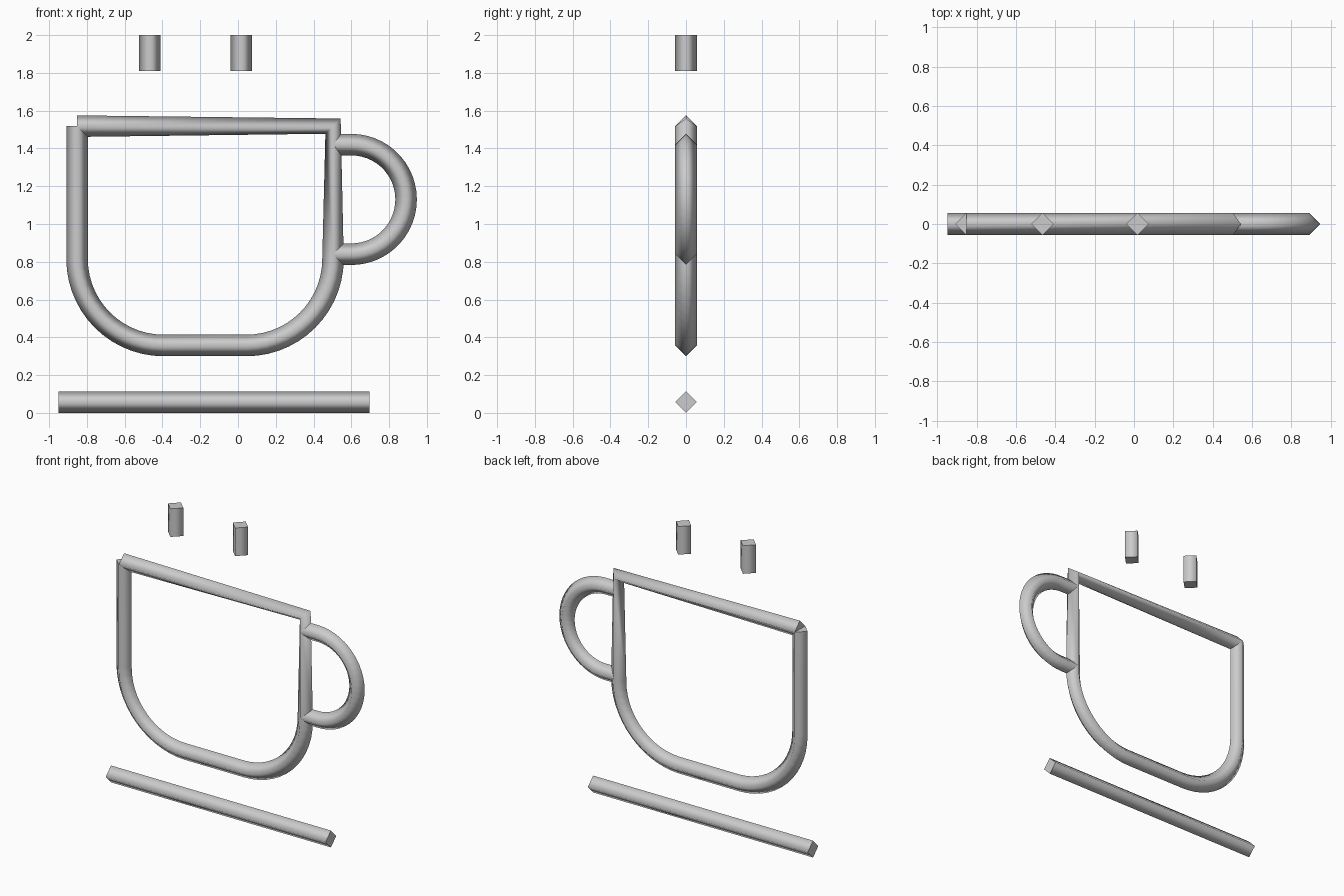
import bpy, bmesh, math
from mathutils import Vector

if "Cube" in bpy.data.objects:
    bpy.data.objects.remove(bpy.data.objects["Cube"])

R = 0.057  # half-diagonal of the diamond cross-section

grey = bpy.data.materials.new("light_grey")
grey.diffuse_color = (0.6, 0.6, 0.6, 1)
grey.use_nodes = True
grey.node_tree.nodes["Principled BSDF"].inputs["Base Color"].default_value = grey.diffuse_color


def arc(cx, cz, r, a0, a1, steps):
    """Points of an arc in the front (xz) plane, angles in degrees."""
    out = []
    for i in range(steps + 1):
        a = math.radians(a0 + (a1 - a0) * i / steps)
        out.append((cx + r * math.cos(a), cz + r * math.sin(a)))
    return out


def stroke(name, path):
    """Sweep a diamond section along an open xz path; corners keep their ring size."""
    pts = [Vector((x, 0, z)) for x, z in path]
    depth = Vector((0, 1, 0))
    bm = bmesh.new()
    rings = []
    for i, p in enumerate(pts):
        t = Vector()
        if i > 0:
            t += (p - pts[i - 1]).normalized()
        if i < len(pts) - 1:
            t += (pts[i + 1] - p).normalized()
        n = t.normalized().cross(depth)
        rings.append([bm.verts.new(p + d * R) for d in (n, depth, -n, -depth)])
    for a, b in zip(rings, rings[1:]):
        for k in range(4):
            f = bm.faces.new((a[k], a[(k + 1) % 4], b[(k + 1) % 4], b[k]))
            f.smooth = True
    # flat end caps with sharp borders
    for ring in (rings[0], rings[-1]):
        cap = bm.faces.new(ring)
        for e in cap.edges:
            e.smooth = False
    bmesh.ops.recalc_face_normals(bm, faces=bm.faces[:])
    me = bpy.data.meshes.new(name)
    bm.to_mesh(me)
    bm.free()
    me.materials.append(grey)
    ob = bpy.data.objects.new(name, me)
    bpy.context.collection.objects.link(ob)
    return ob


# cup outline: left wall, rounded bottom, right wall, rim back to the start
left, right, top, bend, base = -0.852, 0.503, 1.518, 0.458, 0.357
stroke("cup_outline",
       [(left, top)]
       + arc(left + bend, base + bend, bend, 180, 270, 14)
       + arc(right - bend, base + bend, bend, 270, 360, 14)
       + [(right, top), (left, top)])

# handle loop on the right wall
stroke("handle", [(0.505, 1.42)] + arc(0.60, 1.13, 0.29, 90, -90, 26) + [(0.505, 0.84)])

# saucer bar
stroke("saucer", [(-0.95, R), (0.695, R)])

# two short steam strokes
for side, x in (("left", -0.466), ("right", 0.018)):
    stroke("steam_" + side, [(x, 1.81), (x, 2.0)])
